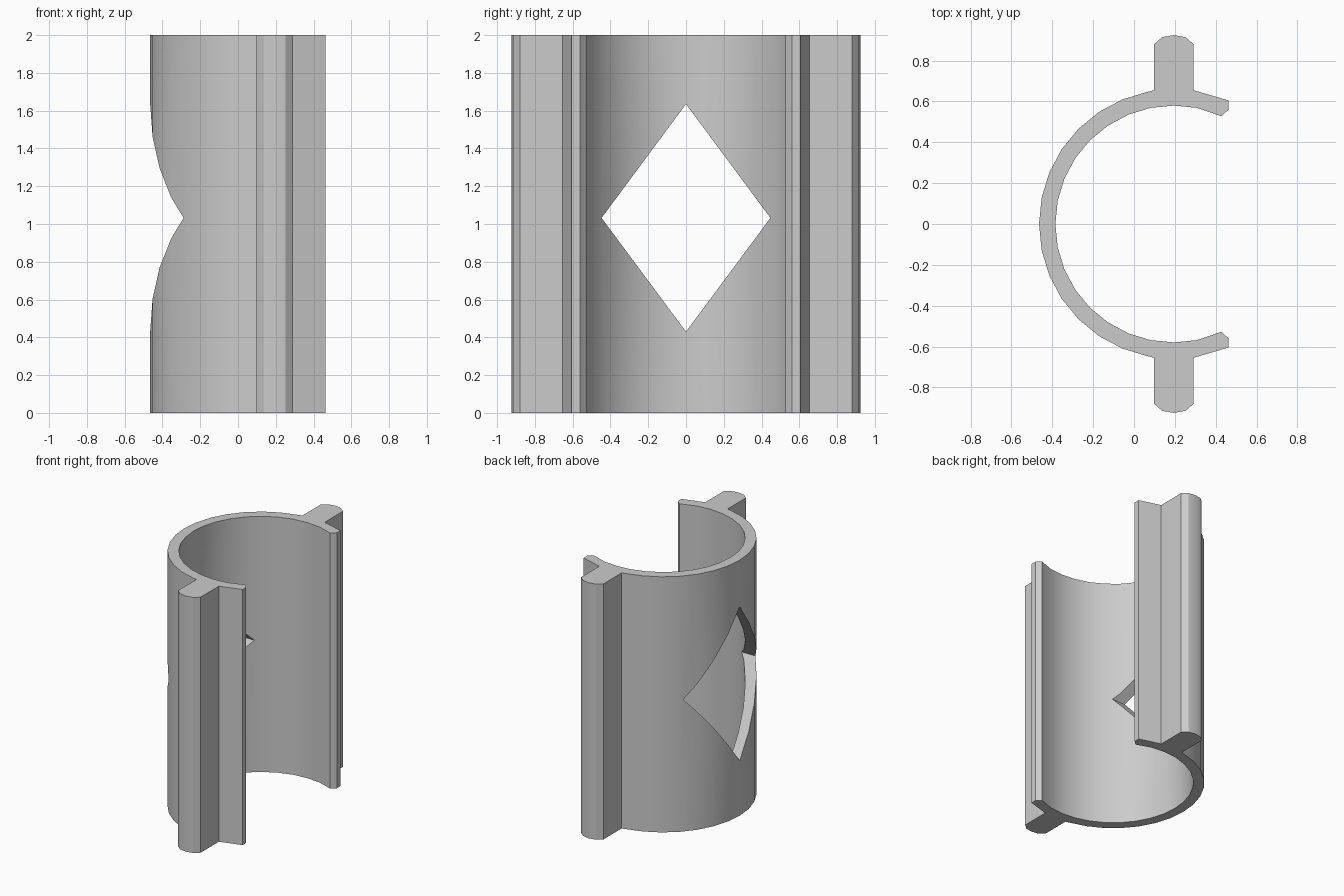
import bpy
import bmesh
import math

cube = bpy.data.objects.get("Cube")
if cube:
    bpy.data.objects.remove(cube, do_unlink=True)

HEIGHT = 2.0
CENTRE_X = 0.195
OUTER, INNER = 0.66, 0.58
STEP = math.radians(11.25)

grey = bpy.data.materials.new("plain grey")
grey.use_nodes = True
colour = (0.6, 0.6, 0.6, 1)
grey.diffuse_color = colour
grey.node_tree.nodes["Principled BSDF"].inputs["Base Color"].default_value = colour


def arc(radius, steps):
    """Points on the ring, counted from the closed side."""
    return [(CENTRE_X - radius * math.cos(k * STEP), radius * math.sin(k * STEP))
            for k in steps]


def prism(name, points, offset):
    """Closed outline extruded along the offset."""
    bm = bmesh.new()
    face = bm.faces.new([bm.verts.new(p) for p in points])
    grown = bmesh.ops.extrude_face_region(bm, geom=[face], use_keep_orig=True)
    moved = [g for g in grown["geom"] if isinstance(g, bmesh.types.BMVert)]
    bmesh.ops.translate(bm, verts=moved, vec=offset)
    bmesh.ops.recalc_face_normals(bm, faces=bm.faces)
    mesh = bpy.data.meshes.new(name)
    bm.to_mesh(mesh)
    bm.free()
    mesh.materials.append(grey)
    obj = bpy.data.objects.new(name, mesh)
    bpy.context.collection.objects.link(obj)
    return obj


# Half outline: outer wall, rounded rib, chamfered lip, inner wall
rib = [(0.098, 0.655), (0.098, 0.88), (0.138, 0.915), (0.195, 0.925),
       (0.252, 0.915), (0.292, 0.88), (0.292, 0.655)]
lip = [(0.463, 0.605), (0.463, 0.56), (0.428, 0.528)]
half = arc(OUTER, range(8)) + rib + lip + arc(INNER, range(9, -1, -1))
outline = half + [(x, -y) for x, y in reversed(half[1:-1])]
sleeve = prism("split_sleeve", [(x, y, 0) for x, y in outline], (0, 0, HEIGHT))

# Diamond window through the closed side
diamond = [(-0.8, 0, 0.43), (-0.8, 0.447, 1.032),
           (-0.8, 0, 1.635), (-0.8, -0.447, 1.032)]
cutter = prism("window_cutter", diamond, (0.9, 0, 0))
cutter.hide_render = True
window = sleeve.modifiers.new("window", "BOOLEAN")
window.operation = "DIFFERENCE"
window.solver = "EXACT"
window.object = cutter

bpy.ops.object.select_all(action="DESELECT")
sleeve.select_set(True)
bpy.context.view_layer.objects.active = sleeve
bpy.ops.object.modifier_apply(modifier=window.name)
bpy.data.objects.remove(cutter, do_unlink=True)
bpy.ops.object.shade_smooth_by_angle(angle=math.radians(30))
